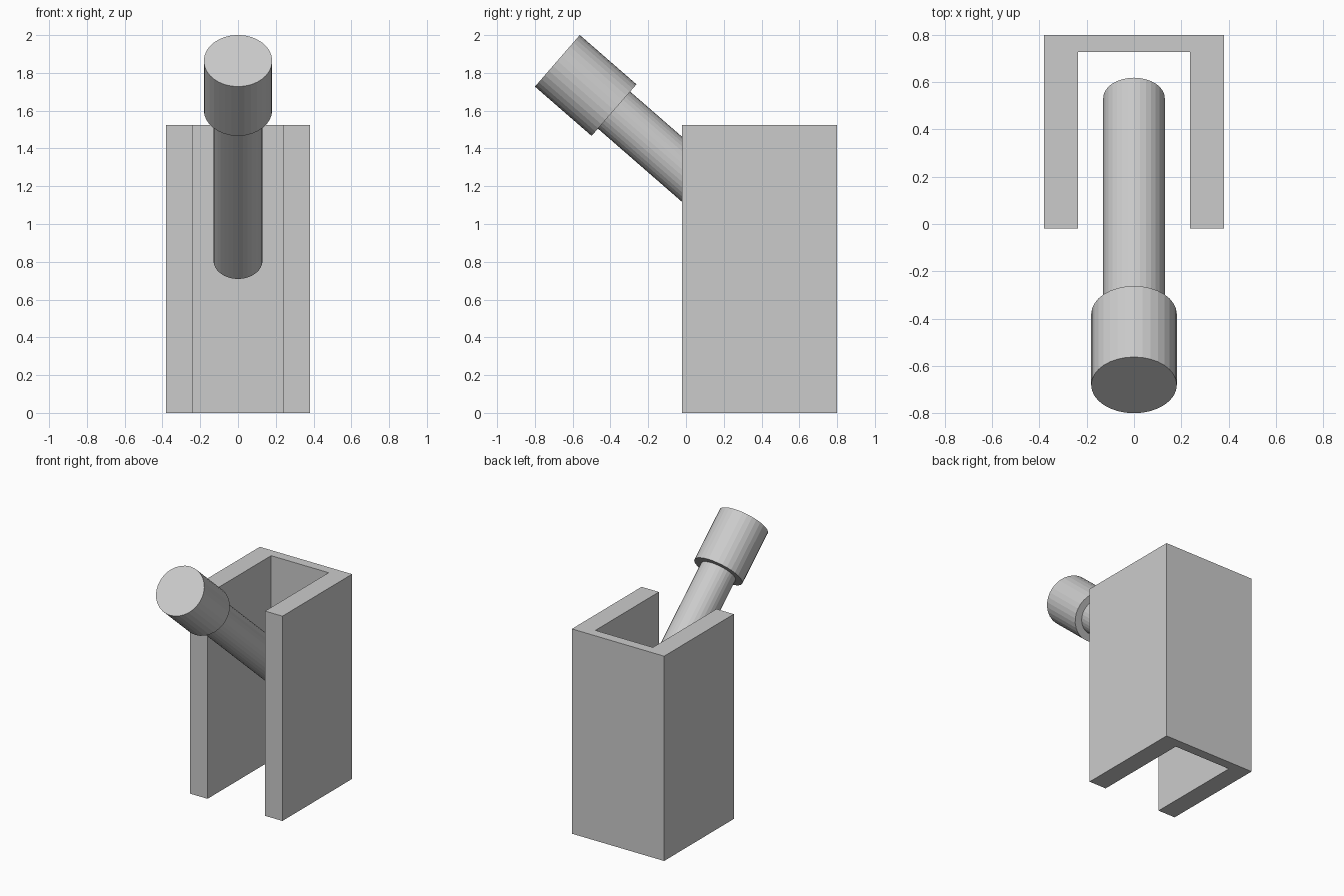
import bpy, bmesh
from mathutils import Vector

if "Cube" in bpy.data.objects:
    bpy.data.objects.remove(bpy.data.objects["Cube"])


def finish(name, bm):
    bmesh.ops.recalc_face_normals(bm, faces=bm.faces)
    mesh = bpy.data.meshes.new(name)
    bm.to_mesh(mesh)
    bm.free()
    obj = bpy.data.objects.new(name, mesh)
    bpy.context.collection.objects.link(obj)
    return obj


def rod(name, start, end, radius):
    start, end = Vector(start), Vector(end)
    axis = end - start
    bm = bmesh.new()
    bmesh.ops.create_cone(bm, cap_ends=True, segments=32, radius1=radius,
                          radius2=radius, depth=axis.length)
    obj = finish(name, bm)
    obj.location = (start + end) / 2
    obj.rotation_euler = axis.to_track_quat('Z', 'Y').to_euler()
    return obj


# U-shaped channel housing, open at front, top and bottom
half = [(0.38, 0.80), (0.38, -0.02), (0.237, -0.02), (0.237, 0.728)]
outline = half + [(-x, y) for x, y in reversed(half)]
bm = bmesh.new()
base = bm.faces.new([bm.verts.new((x, y, 0)) for x, y in outline])
top = bmesh.ops.extrude_face_region(bm, geom=[base], use_keep_orig=True)
bmesh.ops.translate(bm, vec=(0, 0, 1.525),
                    verts=[v for v in top["geom"] if isinstance(v, bmesh.types.BMVert)])
finish("channel_housing", bm)

# Tilted lever: thin shaft with a thicker grip on its upper end
rod("lever_shaft", (0, 0.533, 0.807), (0, -0.381, 1.603), 0.13)
rod("lever_grip", (0, -0.381, 1.603), (0, -0.681, 1.864), 0.181)
